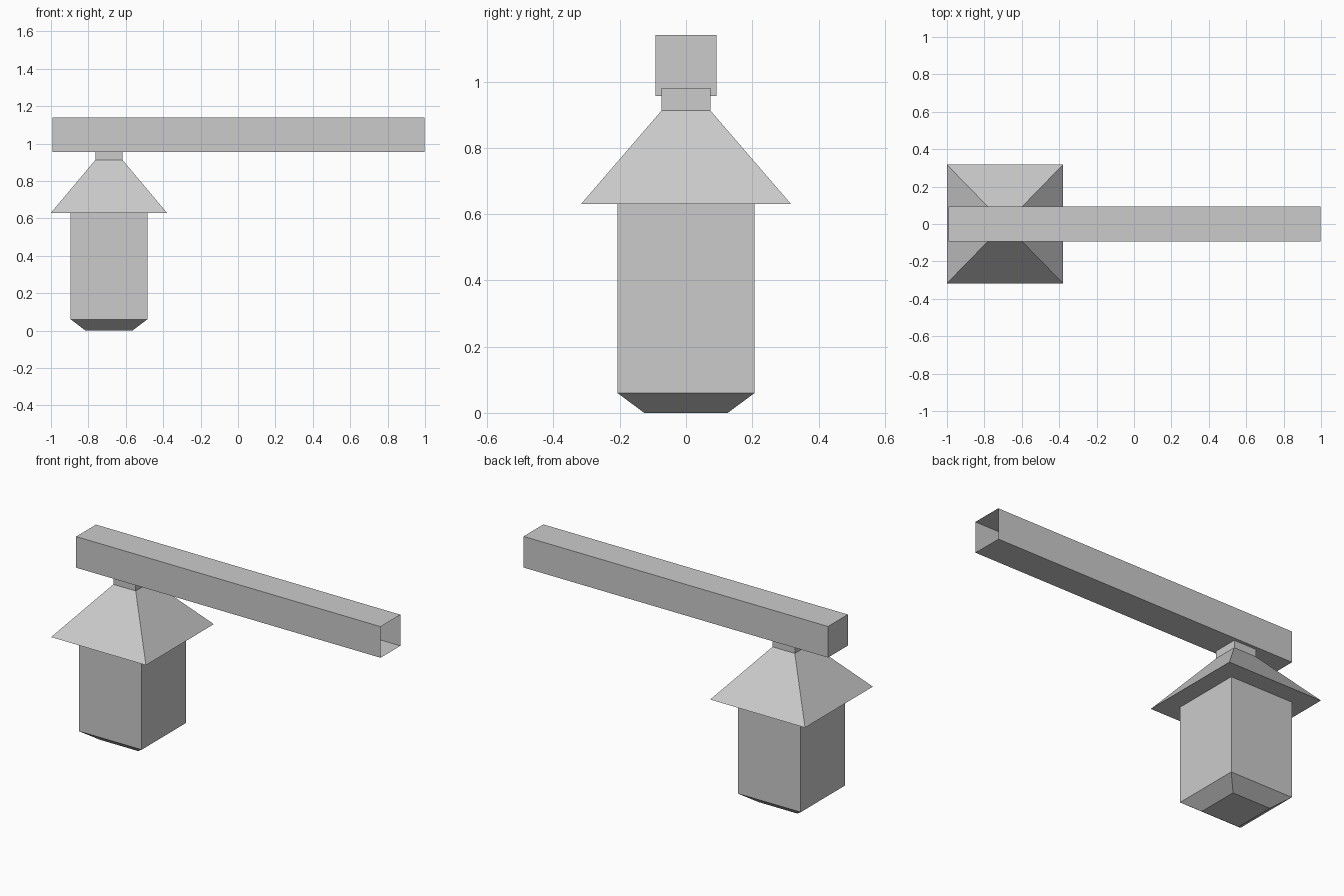
import bpy, bmesh

if "Cube" in bpy.data.objects:
    bpy.data.objects.remove(bpy.data.objects["Cube"])


def square_loft(name, centre_x, rings, cap_top=True):
    """Stack rectangular rings (half_x, half_y, z) from bottom to top."""
    bm = bmesh.new()
    loops = []
    for hx, hy, z in rings:
        loops.append([bm.verts.new((centre_x + sx * hx, sy * hy, z))
                      for sx, sy in ((-1, -1), (1, -1), (1, 1), (-1, 1))])
    for low, high in zip(loops, loops[1:]):
        for i in range(4):
            j = (i + 1) % 4
            bm.faces.new((low[i], low[j], high[j], high[i]))
    bm.faces.new(loops[0][::-1])
    if cap_top:
        bm.faces.new(loops[-1])
    return finish(name, bm)


def finish(name, bm):
    mesh = bpy.data.meshes.new(name)
    bm.to_mesh(mesh)
    bm.free()
    obj = bpy.data.objects.new(name, mesh)
    bpy.context.collection.objects.link(obj)
    return obj


# Hanging lantern: tapered foot, body, overhanging roof and neck in one shell
square_loft("lantern", -0.69, [
    (0.125, 0.126, 0.0),
    (0.205, 0.207, 0.06),
    (0.205, 0.207, 0.63),
    (0.31, 0.317, 0.63),
    (0.073, 0.074, 0.912),
    (0.073, 0.074, 0.98),
])

# Support beam: thin square tube, closed at the lantern end, open at the other
bm = bmesh.new()
bmesh.ops.create_cube(bm, size=1)
bmesh.ops.scale(bm, verts=bm.verts, vec=(1.99, 0.185, 0.184))
bmesh.ops.translate(bm, verts=bm.verts, vec=(0.002, 0, 1.048))
bm.normal_update()
bmesh.ops.delete(bm, geom=[f for f in bm.faces if f.normal.x > 0.9],
                 context='FACES_ONLY')
finish("beam", bm)
